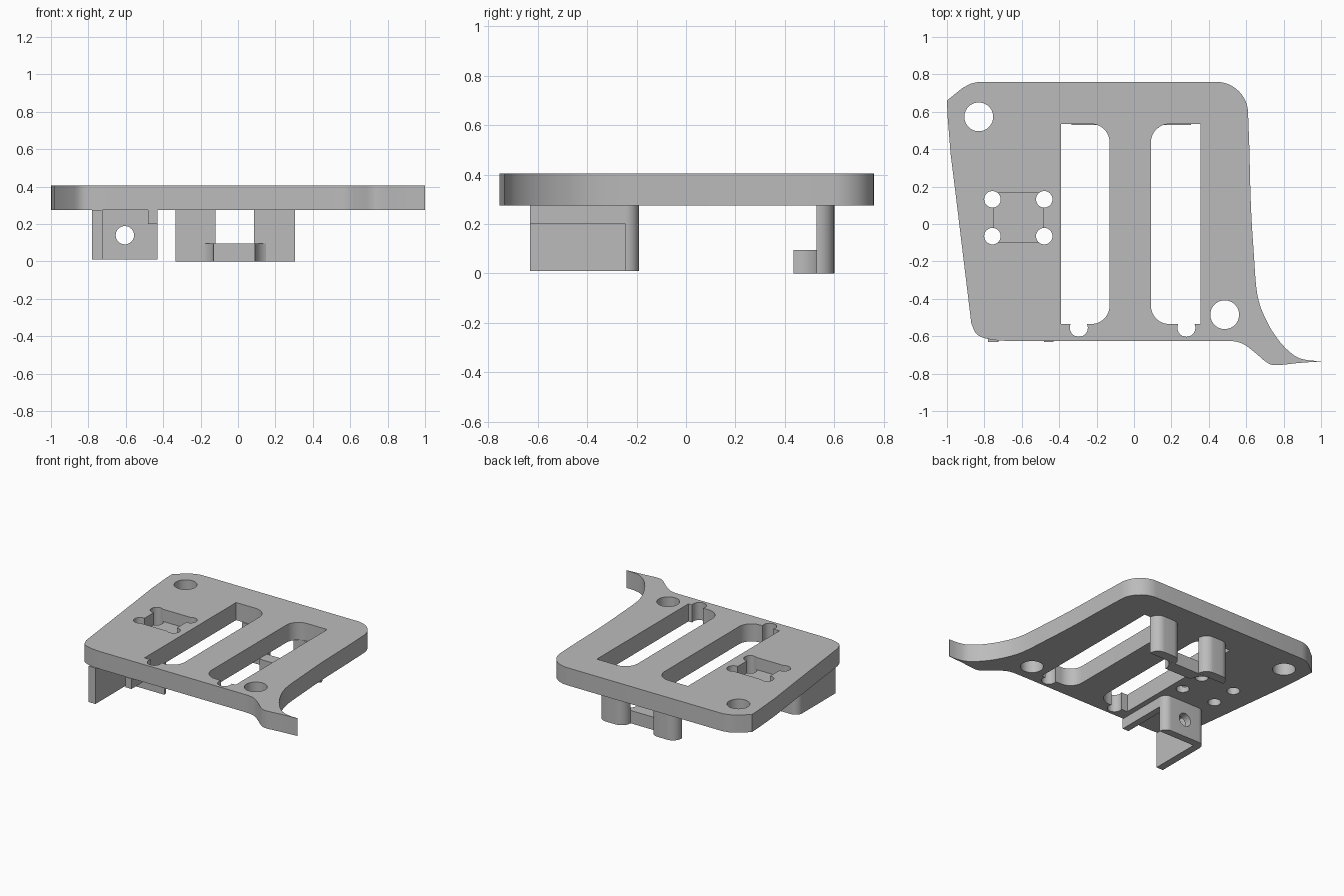
import bpy, bmesh
from math import sin, cos, pi, radians
from mathutils import Vector, Matrix

cube = bpy.data.objects.get("Cube")
if cube:
    bpy.data.objects.remove(cube, do_unlink=True)

grey = bpy.data.materials.new("plain grey")
grey.use_nodes = True
grey.diffuse_color = (0.5, 0.5, 0.5, 1)
grey.node_tree.nodes["Principled BSDF"].inputs["Base Color"].default_value = (0.5, 0.5, 0.5, 1)

BOTTOM, TOP = 0.275, 0.405


def arc(cx, cy, r, start, end, steps=12):
    """Points along an arc, angles in degrees."""
    angles = [radians(start + (end - start) * i / steps) for i in range(steps + 1)]
    return [(cx + r * cos(a), cy + r * sin(a)) for a in angles]


def circle(cx, cy, r):
    return arc(cx, cy, r, 0, 360, 40)[:-1]


def rect(x0, x1, y0, y1):
    return [(x0, y0), (x1, y0), (x1, y1), (x0, y1)]


def spline(points, steps=6):
    """Smooth path through the points."""
    p = [Vector(q) for q in [points[0]] + points + [points[-1]]]
    out = []
    for a, b, c, d in zip(p, p[1:], p[2:], p[3:]):
        for i in range(steps):
            t = i / steps
            out.append(tuple(0.5 * (2 * b + (c - a) * t + (2 * a - 5 * b + 4 * c - d) * t ** 2
                                    + (3 * b - a - 3 * c + d) * t ** 3)))
    return out + [points[-1]]


def prism(name, outline, z0, z1):
    """Extrude a flat outline from z0 to z1."""
    bm = bmesh.new()
    face = bm.faces.new([bm.verts.new((x, y, z0)) for x, y in outline])
    top = bmesh.ops.extrude_face_region(bm, geom=[face])["geom"]
    bmesh.ops.translate(bm, vec=(0, 0, z1 - z0),
                        verts=[v for v in top if isinstance(v, bmesh.types.BMVert)])
    bmesh.ops.recalc_face_normals(bm, faces=bm.faces)
    mesh = bpy.data.meshes.new(name)
    bm.to_mesh(mesh)
    bm.free()
    mesh.materials.append(grey)
    obj = bpy.data.objects.new(name, mesh)
    bpy.context.collection.objects.link(obj)
    return obj


def cut(obj, cutter):
    """Subtract the cutter from the object and discard it."""
    cutter.hide_render = True
    mod = obj.modifiers.new("cut", "BOOLEAN")
    mod.operation, mod.solver, mod.object = "DIFFERENCE", "EXACT", cutter
    bpy.context.view_layer.objects.active = obj
    bpy.ops.object.modifier_apply(modifier=mod.name)
    bpy.data.objects.remove(cutter, do_unlink=True)


# Plate outline, clockwise from the top left, with a curved tail
outline = [(-1, 0.66), (-0.92, 0.725), (-0.875, 0.75), (-0.83, 0.76)]
outline += arc(0.44, 0.59, 0.17, 90, 0)
outline += spline([(0.617, 0.4), (0.625, 0.1), (0.64, -0.15), (0.66, -0.38), (0.71, -0.52),
                   (0.78, -0.63), (0.86, -0.705), (0.93, -0.728), (1, -0.732)])
outline += spline([(1, -0.735), (0.88, -0.743), (0.76, -0.755), (0.71, -0.74),
                   (0.65, -0.69), (0.59, -0.645), (0.54, -0.628), (0.48, -0.625)])
outline += spline([(-0.68, -0.625), (-0.77, -0.617), (-0.84, -0.59), (-0.87, -0.53)])
outline += [(-0.95, 0.13), (-0.98, 0.37), (-0.997, 0.58)]
plate = prism("plate", outline, BOTTOM, TOP)


def cut_plate(shape, floor=0.2):
    cut(plate, prism("cutter", shape, floor, 0.5))


# Long slots, each rounded towards the middle rib, with a small notch
for inner, outer, notch in ((-0.13, -0.39, -0.295), (0.09, 0.355, 0.28)):
    side = 1 if inner > outer else -1
    cx = inner - side * 0.1
    lower = arc(cx, -0.435, 0.1, -90, 0) if side > 0 else arc(cx, -0.435, 0.1, 270, 180)
    upper = arc(cx, 0.435, 0.1, 0, 90) if side > 0 else arc(cx, 0.435, 0.1, 180, 90)
    cut_plate([(outer, -0.535)] + lower + upper + [(outer, 0.535)])
    cut_plate(circle(notch, -0.555, 0.048))

# Mounting holes, square pocket and its corner holes
for x, y in ((-0.83, 0.573), (0.485, -0.485)):
    cut_plate(circle(x, y, 0.077))
cut_plate(rect(-0.75, -0.485, -0.1, 0.167), 0.315)
for x in (-0.757, -0.48):
    for y in (-0.065, 0.132):
        cut_plate(circle(x, y, 0.044))

parts = [plate]

# Rear posts with rounded backs, joined by a flared bar
for name, x0, x1 in (("right_post", -0.335, -0.12), ("left_post", 0.085, 0.305)):
    shape = [(x0, 0.528), (x1, 0.528)]
    shape += arc(x1 - 0.07, 0.53, 0.07, 0, 90) + arc(x0 + 0.07, 0.53, 0.07, 90, 180)
    parts.append(prism(name, shape, 0, BOTTOM))
bar = arc(0.19, 0.435, 0.1, 180, 113) + arc(-0.23, 0.435, 0.1, 67, 0)
parts.append(prism("post_bar", bar, 0, 0.095))

# Front bracket: tall side wall, short flange and drilled rounded back wall
parts.append(prism("bracket_side_wall", rect(-0.78, -0.725, -0.63, -0.245), 0.01, BOTTOM))
parts.append(prism("bracket_flange", rect(-0.48, -0.43, -0.63, -0.245), 0.2, BOTTOM))
wall = [(-0.78, -0.245), (-0.43, -0.245)]
wall += arc(-0.485, -0.245, 0.055, 0, 90)[1:] + arc(-0.725, -0.245, 0.055, 90, 180)[:-1]
back_wall = prism("bracket_back_wall", wall, 0.01, BOTTOM)
drill = prism("drill", circle(0, 0, 0.049), -0.2, 0.2)
drill.matrix_world = Matrix.Translation((-0.605, -0.22, 0.14)) @ Matrix.Rotation(pi / 2, 4, "X")
bpy.context.view_layer.update()
cut(back_wall, drill)
parts.append(back_wall)

# Smooth curved walls, keep the edges sharp
bpy.ops.object.select_all(action="DESELECT")
for obj in parts:
    obj.select_set(True)
bpy.context.view_layer.objects.active = plate
bpy.ops.object.shade_smooth_by_angle(angle=radians(30))
